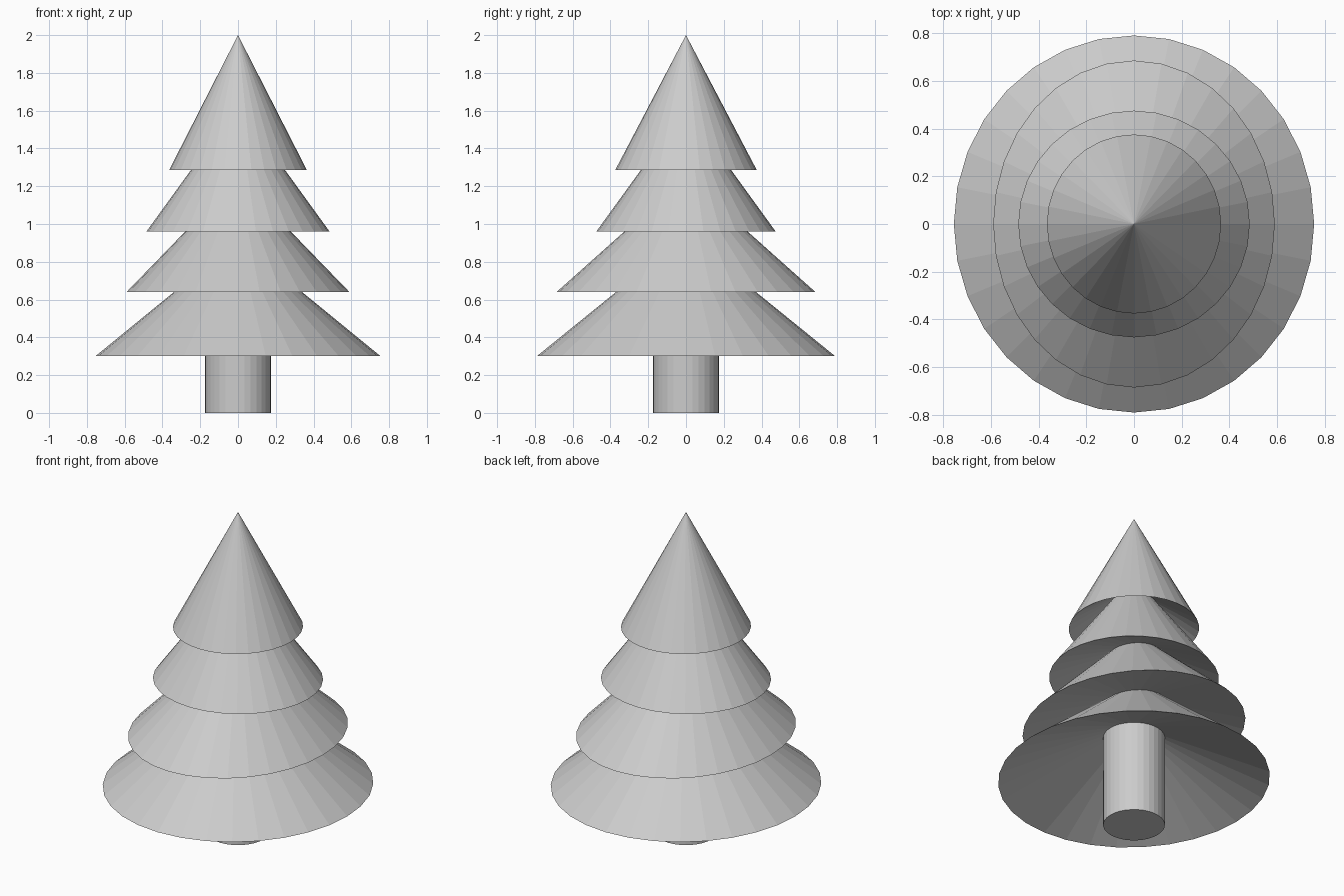
import bpy
import bmesh
from math import cos, sin, tau

SIDES = 32

cube = bpy.data.objects.get("Cube")
if cube:
    bpy.data.objects.remove(cube, do_unlink=True)

grey = bpy.data.materials.new("light_grey")
grey.use_nodes = True
colour = (0.6, 0.6, 0.6, 1)
grey.diffuse_color = colour
grey.node_tree.nodes["Principled BSDF"].inputs["Base Color"].default_value = colour


def lathe(name, rings, cap_start=False, tip=None):
    """Skin oval rings (x radius, y radius, z), ending in an optional tip."""
    bm = bmesh.new()
    loops = []
    for rx, ry, z in rings:
        loops.append([bm.verts.new((rx * sin(tau * i / SIDES), ry * cos(tau * i / SIDES), z))
                      for i in range(SIDES)])
    for low, high in zip(loops, loops[1:]):
        for i in range(SIDES):
            j = (i + 1) % SIDES
            bm.faces.new((low[i], high[i], high[j], low[j]))
    if cap_start:
        bm.faces.new(loops[0])
    if tip is not None:
        point = bm.verts.new((0, 0, tip))
        for i in range(SIDES):
            bm.faces.new((loops[-1][i], point, loops[-1][(i + 1) % SIDES]))
    # Faces wind outwards along the profile
    bm.normal_update()
    mesh = bpy.data.meshes.new(name)
    bm.to_mesh(mesh)
    bm.free()
    mesh.materials.append(grey)
    obj = bpy.data.objects.new(name, mesh)
    bpy.context.collection.objects.link(obj)
    return obj


# Trunk, then the narrow necks where each skirt of branches begins
trunk_top = (0.175, 0.175, 0.57)
necks = [trunk_top, (0.18, 0.21, 0.77), (0.144, 0.17, 1.10), (0.13, 0.12, 1.45)]
rims = [(0.755, 0.79, 0.30), (0.59, 0.685, 0.64), (0.485, 0.475, 0.96), (0.365, 0.375, 1.285)]

lathe("trunk", [(0.175, 0.175, 0), trunk_top], cap_start=True)

# Each tier has a sloping underside, a sharp rim and a conical top
names = ["bottom_branches", "lower_branches", "upper_branches"]
for k, name in enumerate(names):
    lathe(name, [necks[k], rims[k], necks[k + 1]])
lathe("top_branches", [necks[-1], rims[-1]], tip=2.0)
